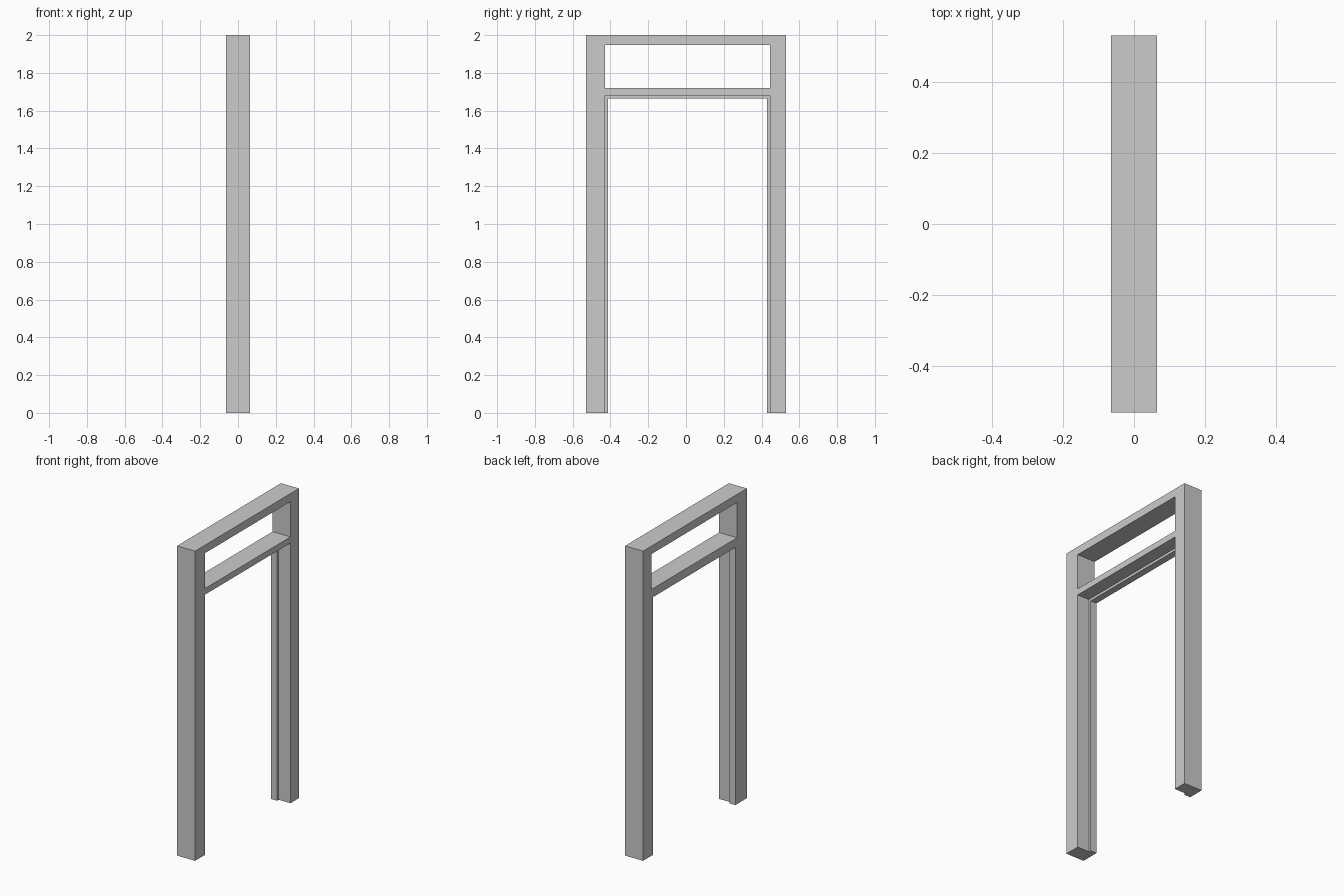
import bpy

cube = bpy.data.objects.get("Cube")
if cube:
    bpy.data.objects.remove(cube, do_unlink=True)

HALF_DEPTH = 0.064
STOP_EDGE = -0.02            # the door stop fills the depth behind this x
HALF_WIDTH, HEIGHT = 0.53, 2.0
OPEN_A, OPEN_B = -0.429, 0.444
REBATE_TOP, STOP = 1.68, 0.016
TRANSOM_BOTTOM, TRANSOM_TOP = 1.72, 1.948
PAST = 0.2                   # how far cutters run past the frame


def box(name, low, high):
    bpy.ops.mesh.primitive_cube_add(size=1)
    obj = bpy.context.object
    obj.name = name
    size = [b - a for a, b in zip(low, high)]
    for v in obj.data.vertices:
        v.co = [a + (c + 0.5) * s for a, c, s in zip(low, v.co, size)]
    return obj


def cut(target, name, low, high):
    cutter = box(name, low, high)
    cutter.hide_render = True
    mod = target.modifiers.new(name, "BOOLEAN")
    mod.operation = "DIFFERENCE"
    mod.solver = "EXACT"
    mod.object = cutter
    bpy.context.view_layer.objects.active = target
    bpy.ops.object.modifier_apply(modifier=mod.name)
    bpy.data.objects.remove(cutter, do_unlink=True)


# Solid block for posts, head and crossbar
frame = box("door_frame", (-HALF_DEPTH, -HALF_WIDTH, 0),
            (HALF_DEPTH, HALF_WIDTH, HEIGHT))

# Transom opening above the crossbar
cut(frame, "transom_opening", (-PAST, OPEN_A, TRANSOM_BOTTOM),
    (PAST, OPEN_B, TRANSOM_TOP))

# Doorway, leaving the narrow stop
cut(frame, "doorway", (-PAST, OPEN_A + STOP, -PAST),
    (PAST, OPEN_B - STOP, REBATE_TOP - STOP))

# Wider rebate where the door closes against the stop
cut(frame, "rebate", (STOP_EDGE, OPEN_A, -PAST),
    (PAST, OPEN_B, REBATE_TOP))

# Plain grey finish
grey = bpy.data.materials.new("light_grey")
grey.use_nodes = True
colour = (0.6, 0.6, 0.6, 1)
grey.diffuse_color = colour
grey.node_tree.nodes["Principled BSDF"].inputs["Base Color"].default_value = colour
frame.data.materials.clear()
frame.data.materials.append(grey)
